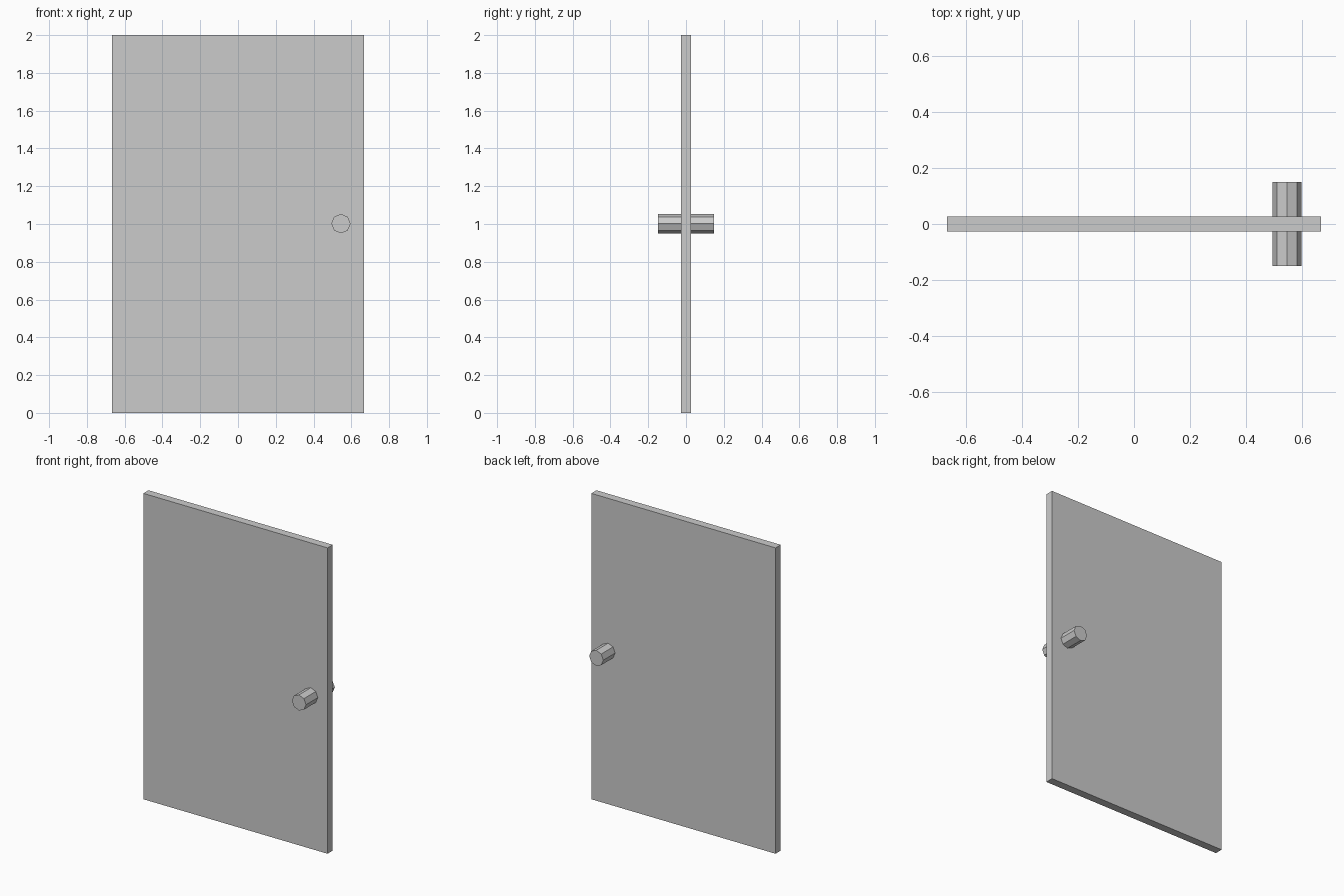
import bpy
import math

if "Cube" in bpy.data.objects:
    bpy.data.objects.remove(bpy.data.objects["Cube"])

# Door slab
bpy.ops.mesh.primitive_cube_add(size=1, location=(0, 0, 1))
door = bpy.context.object
door.name = "door_panel"
door.scale = (1.333, 0.053, 2.0)
bpy.ops.object.transform_apply(location=False, rotation=False, scale=True)

# Octagonal knob running through the door, showing on both faces
bpy.ops.mesh.primitive_cylinder_add(
    vertices=8, radius=0.051, depth=0.298,
    location=(0.545, 0, 1.002), rotation=(math.pi / 2, 0, 0))
bpy.context.object.name = "door_knob"
